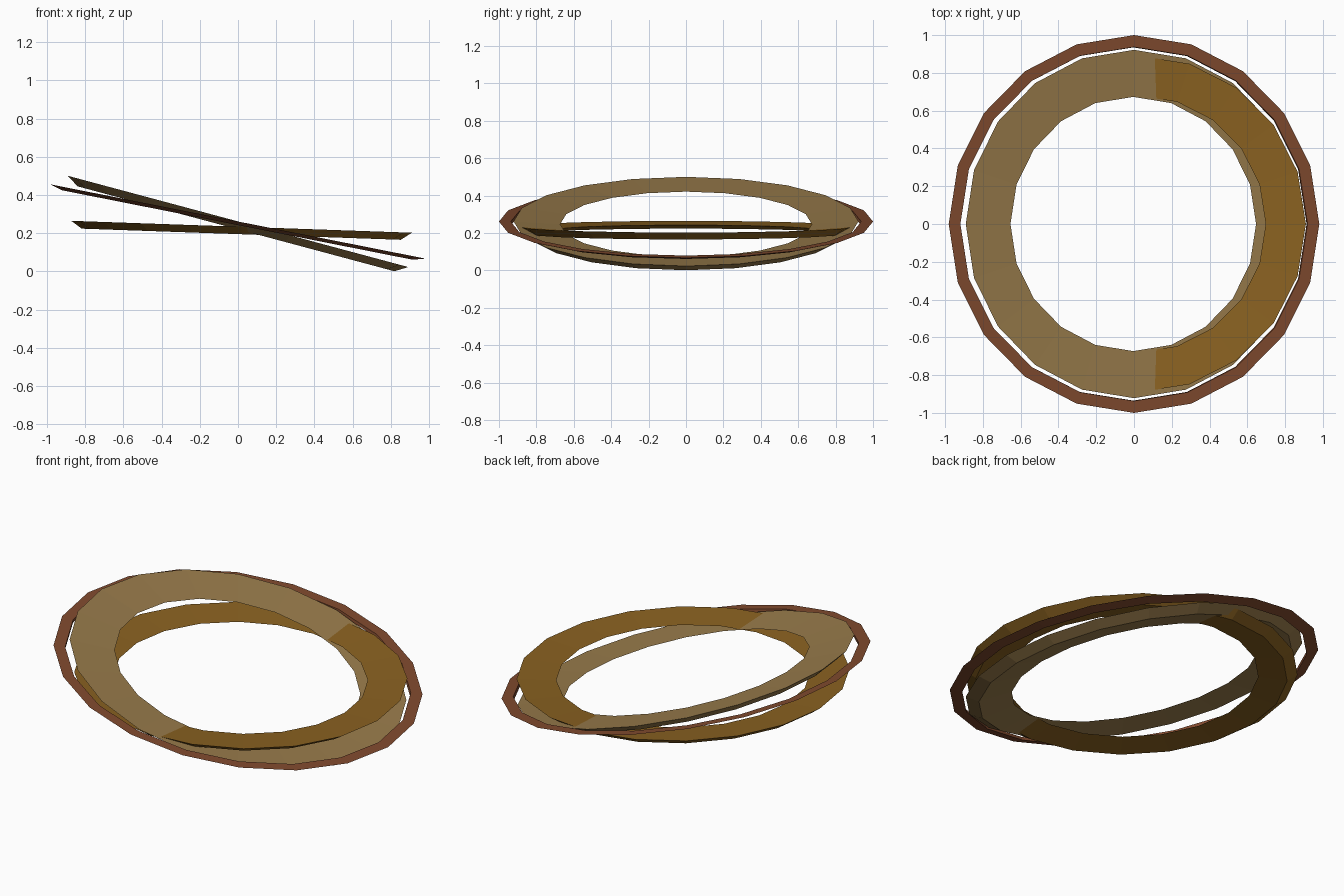
import bpy
import bmesh
from math import cos, sin, pi, radians
from mathutils import Matrix

SIDES = 20

default = bpy.data.objects.get("Cube")
if default:
    bpy.data.objects.remove(default, do_unlink=True)


def make_material(name, rgb):
    mat = bpy.data.materials.new(name)
    mat.use_nodes = True
    # sRGB to linear
    colour = [((c + 0.055) / 1.055) ** 2.4 for c in rgb] + [1.0]
    mat.diffuse_color = colour
    shader = mat.node_tree.nodes["Principled BSDF"]
    shader.inputs["Base Color"].default_value = colour
    shader.inputs["Roughness"].default_value = 0.8
    return mat


def make_ring(name, profile, tilt, centre, mat):
    """Sweep a (radius, height) profile round the axis, then tilt it about y."""
    bm = bmesh.new()
    loops = []
    for i in range(SIDES):
        a = 2 * pi * i / SIDES
        loops.append([bm.verts.new((r * cos(a), r * sin(a), h)) for r, h in profile])
    count = len(profile)
    for i in range(SIDES):
        here, there = loops[i], loops[(i + 1) % SIDES]
        for j in range(count):
            k = (j + 1) % count
            bm.faces.new((here[j], there[j], there[k], here[k]))
    bmesh.ops.recalc_face_normals(bm, faces=bm.faces)
    place = Matrix.Translation(centre) @ Matrix.Rotation(radians(tilt), 4, "Y")
    bm.transform(place)
    mesh = bpy.data.meshes.new(name)
    bm.to_mesh(mesh)
    bm.free()
    mesh.materials.append(mat)
    obj = bpy.data.objects.new(name, mesh)
    bpy.context.collection.objects.link(obj)
    return obj


tan = make_material("tan", (0.60, 0.485, 0.295))
gold = make_material("dark_gold", (0.545, 0.385, 0.13))
rust = make_material("rust_brown", (0.505, 0.29, 0.18))

# Wide steeply tilted ring
make_ring("tan_ring", [(0.922, 0), (0.673, -0.015), (0.858, -0.04)],
          15, (0, 0, 0.262), tan)
# Wide nearly level ring
make_ring("gold_ring", [(0.892, 0), (0.68, -0.015), (0.835, -0.039)],
          2, (0.0185, 0, 0.234), gold)
# Thin outer ring
make_ring("outer_ring", [(1.0, 0), (0.937, 0), (0.935, -0.0185)],
          11.2, (0, 0, 0.2615), rust)
